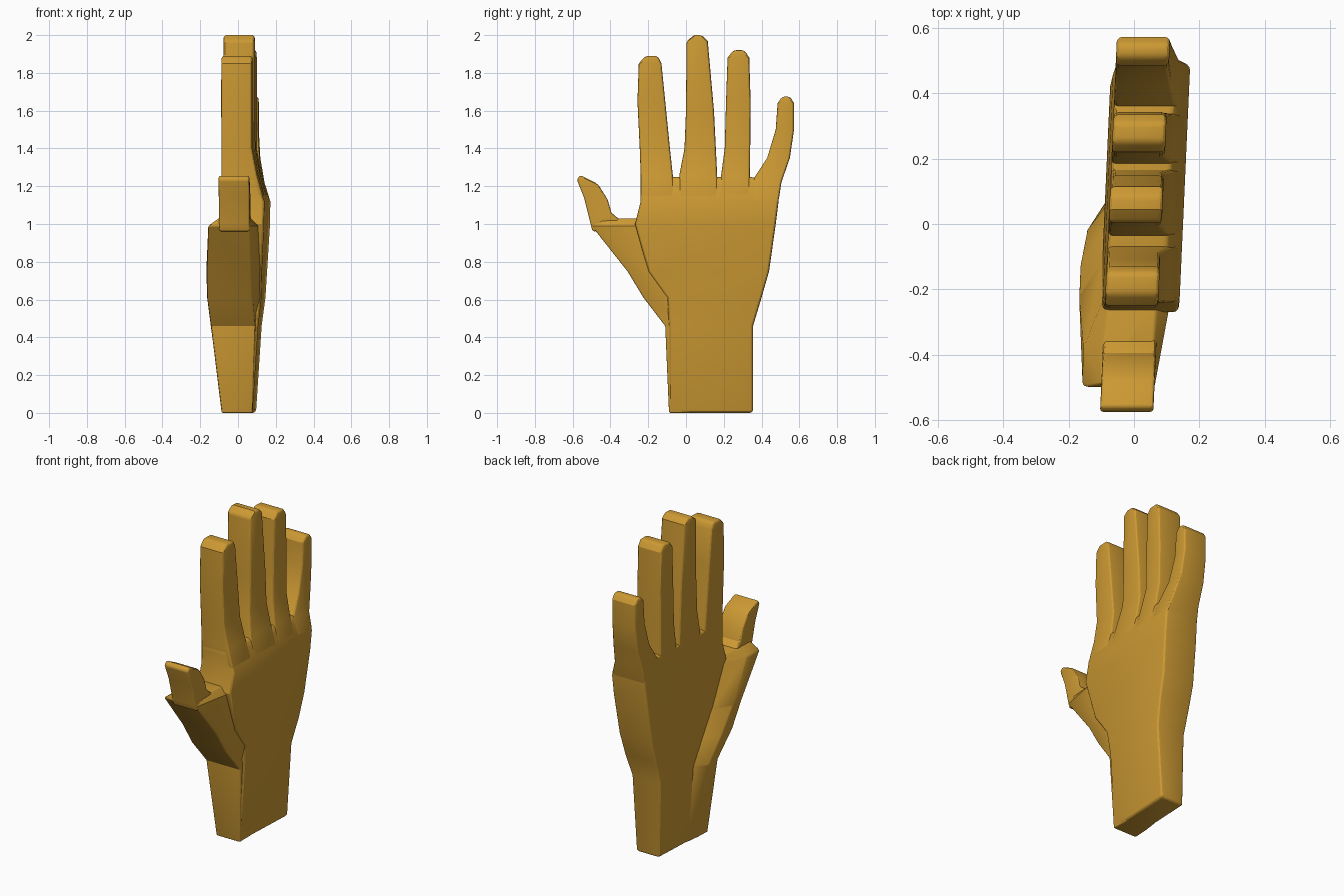
import bpy, bmesh

SHEAR = 0.045  # the whole hand is turned slightly, so x drifts with y

skin = bpy.data.materials.new("golden_tan")
skin.diffuse_color = (0.604, 0.319, 0.033, 1)


def loft(name, rings, bevel=0.018):
    """Skin a stack of (x, y, z) rings, cap the ends and soften the edges."""
    bm = bmesh.new()
    loops = [[bm.verts.new((x + SHEAR * y, y, z)) for x, y, z in r] for r in rings]
    for a, b in zip(loops, loops[1:]):
        n = len(a)
        for i in range(n):
            j = (i + 1) % n
            bm.faces.new((a[i], a[j], b[j], b[i]))
    bm.faces.new(loops[0][::-1])
    bm.faces.new(loops[-1])
    bmesh.ops.recalc_face_normals(bm, faces=bm.faces)
    me = bpy.data.meshes.new(name)
    bm.to_mesh(me)
    bm.free()
    me.materials.append(skin)
    ob = bpy.data.objects.new(name, me)
    bpy.context.collection.objects.link(ob)
    mod = ob.modifiers.new("soft_edges", 'BEVEL')
    mod.width = bevel
    mod.segments = 3
    mod.limit_method = 'ANGLE'
    mod.angle_limit = 0.7
    bpy.ops.object.select_all(action='DESELECT')
    ob.select_set(True)
    bpy.context.view_layer.objects.active = ob
    bpy.ops.object.modifier_apply(modifier=mod.name)
    bpy.ops.object.shade_smooth_by_angle(angle=0.4)
    return ob


def box_ring(y0, z0, y1, z1, xa, xb):
    return [(xa, y0, z0), (xb, y0, z0), (xb, y1, z1), (xa, y1, z1)]


# Wrist and palm: z, thumb side y, little finger side y, palm x, back x
palm = [
    (0.00, -0.09, 0.355, -0.080, 0.080),
    (0.46, -0.09, 0.355, -0.090, 0.110),
    (0.61, -0.10, 0.40, -0.092, 0.128),
    (0.75, -0.20, 0.44, -0.092, 0.135),
    (1.00, -0.27, 0.475, -0.085, 0.149),
    (1.12, -0.24, 0.49, -0.080, 0.150),
    (1.21, -0.24, 0.495, -0.078, 0.120),
    (1.25, -0.24, 0.34, -0.078, 0.108),
]
loft("palm", [box_ring(y0, z, y1, z, xa, xb) for z, y0, y1, xa, xb in palm])


# Fingers: z, y on each side; the back narrows from the knuckles up
def back_x(z):
    if z < 1.21:
        return 0.150 - (z - 1.12) / 0.09 * 0.030
    return max(0.085, 0.120 - (z - 1.21) / 0.19 * 0.035)


fingers = {
    "index_finger": [(1.14, -0.24, -0.06), (1.26, -0.24, -0.07), (1.40, -0.245, -0.085),
                     (1.65, -0.257, -0.11), (1.85, -0.25, -0.13), (1.89, -0.215, -0.15)],
    "middle_finger": [(1.14, -0.04, 0.17), (1.26, -0.035, 0.165), (1.40, -0.008, 0.158),
                      (1.60, 0.0, 0.148), (1.97, 0.003, 0.115), (2.00, 0.045, 0.085)],
    "ring_finger": [(1.14, 0.18, 0.34), (1.25, 0.185, 0.338), (1.40, 0.205, 0.34),
                    (1.65, 0.212, 0.342), (1.88, 0.22, 0.335), (1.92, 0.25, 0.31)],
    "little_finger": [(1.12, 0.34, 0.49), (1.22, 0.345, 0.505), (1.35, 0.43, 0.55),
                      (1.50, 0.475, 0.572), (1.64, 0.485, 0.572), (1.675, 0.51, 0.55)],
}
for name, rows in fingers.items():
    loft(name, [box_ring(y0, z, y1, z, -0.078, back_x(z)) for z, y0, y1 in rows], 0.015)

# Thumb muscle: z, then (x, y) of outer back, outer front, inner front, palm, back
pad = [
    (0.00, (0.080, -0.09), (-0.083, -0.09), (-0.083, 0.00), (-0.075, 0.10), (0.075, 0.02)),
    (0.46, (0.095, -0.11), (-0.138, -0.11), (-0.143, -0.02), (-0.085, 0.06), (0.110, 0.02)),
    (0.61, (0.085, -0.225), (-0.152, -0.225), (-0.158, -0.12), (-0.085, -0.02), (0.125, -0.08)),
    (0.75, (0.085, -0.31), (-0.150, -0.31), (-0.158, -0.22), (-0.085, -0.10), (0.130, -0.18)),
    (0.99, (0.085, -0.50), (-0.135, -0.50), (-0.138, -0.38), (-0.080, -0.22), (0.120, -0.25)),
    (1.03, (0.075, -0.49), (-0.080, -0.49), (-0.080, -0.37), (-0.070, -0.23), (0.080, -0.24)),
]
loft("thumb_muscle", [[(x, y, z) for x, y in pts] for z, *pts in pad], 0.012)

# Thumb: outer y, z and inner y, z of each slanted section
thumb = [
    (-0.495, 0.96, -0.30, 0.98),
    (-0.505, 1.00, -0.395, 1.06),
    (-0.540, 1.14, -0.415, 1.13),
    (-0.578, 1.235, -0.462, 1.205),
    (-0.560, 1.258, -0.485, 1.222),
]
loft("thumb", [box_ring(*r, -0.078, 0.085) for r in thumb], 0.012)
